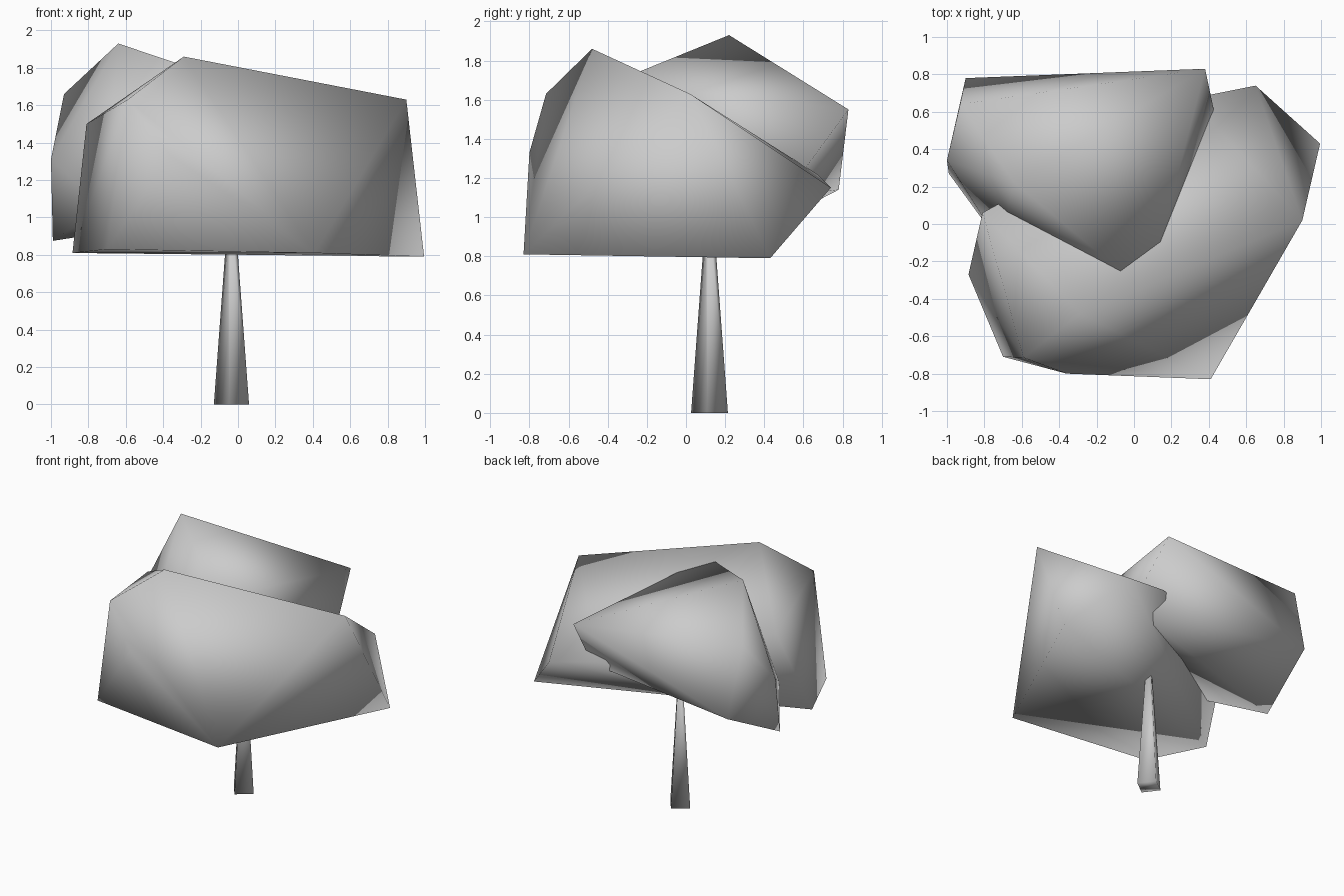
import bpy
import bmesh
import math
from mathutils import Matrix

if "Cube" in bpy.data.objects:
    bpy.data.objects.remove(bpy.data.objects["Cube"], do_unlink=True)

# One plain grey for the whole tree
grey = bpy.data.materials.new("plain_grey")
grey.use_nodes = True
colour = (0.6, 0.6, 0.6, 1)
grey.diffuse_color = colour
grey.node_tree.nodes["Principled BSDF"].inputs["Base Color"].default_value = colour


def finish(bm, name):
    """Turn a bmesh into a fully smooth-shaded grey object."""
    bmesh.ops.recalc_face_normals(bm, faces=bm.faces)
    for face in bm.faces:
        face.smooth = True
    mesh = bpy.data.meshes.new(name)
    bm.to_mesh(mesh)
    bm.free()
    mesh.materials.append(grey)
    obj = bpy.data.objects.new(name, mesh)
    bpy.context.collection.objects.link(obj)
    return obj


def foliage(name, corners):
    """A coarse faceted clump wrapped around its corner points."""
    bm = bmesh.new()
    verts = [bm.verts.new(c) for c in corners]
    hull = bmesh.ops.convex_hull(bm, input=verts)
    inner = {g for g in hull["geom_interior"] if isinstance(g, bmesh.types.BMVert)}
    bmesh.ops.delete(bm, geom=list(inner), context="VERTS")
    return finish(bm, name)


# Large front clump: upper ridge, middle corners, flat underside
foliage("front_foliage", [
    (-0.29, -0.48, 1.86), (0.90, 0.02, 1.63), (-0.59, -0.715, 1.63),
    (-0.81, 0.06, 1.50), (-0.36, -0.80, 1.33), (0.65, 0.74, 1.15),
    (0.30, 0.67, 1.22),
    (0.995, 0.43, 0.79), (0.41, -0.83, 0.81),
    (-0.70, -0.71, 0.83), (-0.885, -0.27, 0.81),
])

# Smaller back clump, sunk into the large one
foliage("back_foliage", [
    (-0.64, 0.22, 1.93), (0.07, -0.37, 1.69), (-0.93, 0.64, 1.66),
    (0.38, 0.83, 1.55), (-1.0, 0.34, 1.31), (-0.90, 0.78, 1.14),
    (0.45, 0.50, 1.10), (-0.72, -0.10, 1.05), (-0.99, 0.27, 0.875),
])

# Four-sided tapered trunk
height = 1.0
trunk = bmesh.new()
bmesh.ops.create_cone(
    trunk, cap_ends=True, segments=4, radius1=0.095, radius2=0.02, depth=height,
    matrix=Matrix.Translation((-0.035, 0.12, height / 2))
    @ Matrix.Rotation(math.radians(-8), 4, "Z"))
finish(trunk, "trunk")
